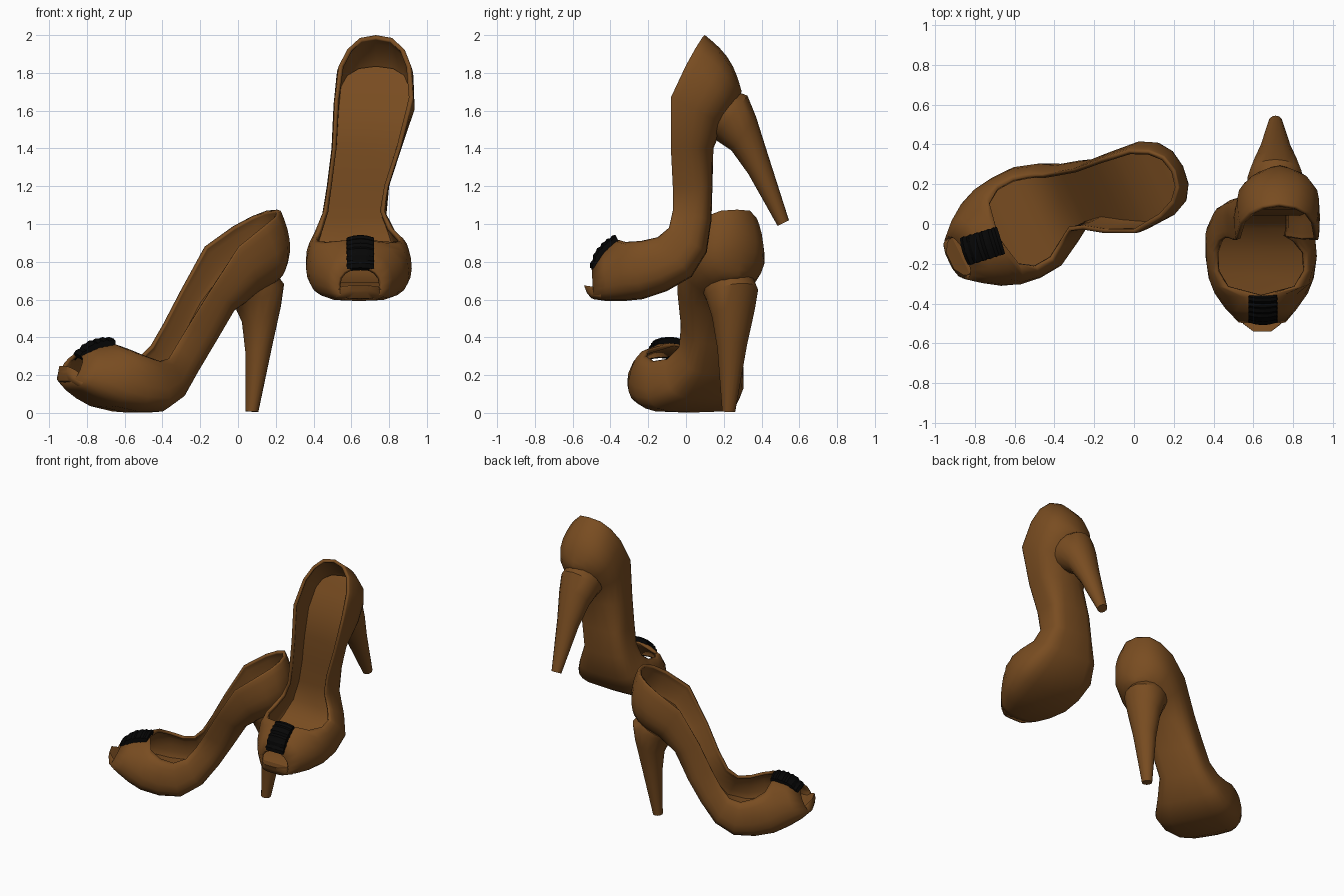
import bpy, bmesh, math
from mathutils import Matrix, Vector

if "Cube" in bpy.data.objects:
    bpy.data.objects.remove(bpy.data.objects["Cube"])


def material(name, rgb):
    m = bpy.data.materials.new(name)
    m.diffuse_color = (*rgb, 1)
    m.use_nodes = True
    m.node_tree.nodes["Principled BSDF"].inputs["Base Color"].default_value = m.diffuse_color
    return m


BROWN = material("brown leather", (0.19, 0.073, 0.015))
BLACK = material("black ribbon", (0.002, 0.002, 0.002))

# Stations heel -> toe: rim y,z, sole y,z, centre x, belly half width, rim half width
UPPER = [
    (.10, 2.0, .295, 1.70, .73, 0, 0),
    (.085, 1.985, .29, 1.69, .73, .095, .085),
    (.05, 1.93, .275, 1.66, .73, .165, .145),
    (.0, 1.84, .25, 1.61, .725, .205, .185),
    (-.08, 1.67, .20, 1.53, .72, .215, .205),
    (-.08, 1.40, .145, 1.40, .68, .185, .18),
    (-.07, 1.20, .14, 1.20, .635, .165, .16),
    (-.07, 1.07, .135, 1.02, .615, .17, .155),
    (-.09, .98, .11, .85, .62, .225, .185),
    (-.15, .93, .03, .72, .635, .275, .22),
    (-.24, .91, -.10, .645, .64, .28, .22),
    (-.32, .905, -.23, .602, .64, .265, .17),
    (-.37, .92, -.33, .592, .64, .235, 0),
    (-.44, .86, -.42, .592, .64, .178, 0),
    (-.50, .775, -.49, .602, .645, .118, 0),
]
LIP = [
    (-.45, .66, -.45, .60, .645, .13, .12),
    (-.505, .67, -.50, .605, .645, .095, .09),
    (-.54, .675, -.525, .635, .645, .05, .045),
]
# Heel rings: back y,z, front y,z, half width
HEEL = [
    (.27, 1.70, .11, 1.45, .14),
    (.325, 1.68, .15, 1.45, .14),
    (.37, 1.57, .24, 1.39, .115),
    (.43, 1.38, .33, 1.265, .08),
    (.545, 1.02, .485, .99, .035),
]


def section(s):
    """U-shaped cross-section from the left rim, under the sole, to the right rim."""
    ty, tz, by, bz, c, hw, rim = s
    seat = bz > 1.3                      # rounder section around the heel seat
    mid = .55 if seat else .45
    px, pz = (.85, 1) if seat else (.5, .8)
    bulge = max(0, min(.03, (tz - 1.67) * .1))   # rounded back of the heel cup
    half = []
    for i in range(5):
        t = math.pi / 2 * i / 4
        half.append((rim + (hw - rim) * math.sin(t), mid + (1 - mid) * math.cos(t)))
    for i in range(1, 6):
        t = math.pi / 2 * i / 5
        half.append((hw * max(math.cos(t), 0) ** px, mid * (1 - math.sin(t) ** pz)))
    pts = [(-x, h) for x, h in half] + half[-2::-1]
    return [Vector((c + x, by + (ty - by) * h + bulge * math.sin(math.pi * h),
                    bz + (tz - bz) * h + bulge * .7 * math.sin(math.pi * h))) for x, h in pts]


def floor(s):
    """Insole line across the inside of a station."""
    ty, tz, by, bz, c, hw, rim = s
    h = .45 if bz > 1.3 else .40 if bz > .9 else .30
    return [Vector((c + hw * k * .96, by + (ty - by) * h, bz + (tz - bz) * h)) for k in (-1, 0, 1)]


def ring(r):
    yb, zb, yf, zf, hw = r
    out = []
    for i in range(16):
        a = math.tau * i / 16
        k = (1 + math.cos(a)) / 2
        out.append(Vector((.712 + hw * math.sin(a), yf + (yb - yf) * k, zf + (zb - zf) * k)))
    return out


def loft(name, rows, matrix, mat=BROWN, closed=False, shell=0, angle=40):
    bm = bmesh.new()
    grid = [[bm.verts.new(p) for p in row] for row in rows]
    n = len(rows[0])
    for a, b in zip(grid, grid[1:]):
        for j in range(n if closed else n - 1):
            k = (j + 1) % n
            bm.faces.new((a[j], a[k], b[k], b[j]))
    if closed:
        bm.faces.new(grid[0])
        bm.faces.new(grid[-1])
    bmesh.ops.remove_doubles(bm, verts=bm.verts, dist=.0005)
    bmesh.ops.transform(bm, matrix=matrix, verts=bm.verts)
    bmesh.ops.recalc_face_normals(bm, faces=bm.faces)
    bm.normal_update()
    if shell:  # outside must face out, so the lowest face points down
        low = min(bm.faces, key=lambda f: f.calc_center_median().z)
        if low.normal.z > 0:
            bmesh.ops.reverse_faces(bm, faces=bm.faces)
    me = bpy.data.meshes.new(name)
    bm.to_mesh(me)
    bm.free()
    me.materials.append(mat)
    ob = bpy.data.objects.new(name, me)
    bpy.context.collection.objects.link(ob)
    bpy.ops.object.select_all(action='DESELECT')
    ob.select_set(True)
    bpy.context.view_layer.objects.active = ob
    bpy.ops.object.shade_smooth_by_angle(angle=math.radians(angle))
    if shell:
        mod = ob.modifiers.new("thickness", 'SOLIDIFY')
        mod.thickness = shell
        mod.offset = -1
    return ob


def ribbon(side, matrix):
    """Pleated black bow panel lying over the vamp."""
    path = [(-.37, .935), (-.425, .9), (-.472, .848), (-.502, .765)]
    n = 12
    rows_top, rows_low = [], []
    for i in range(n + 1):
        u = i / n * (len(path) - 1)
        k = min(int(u), len(path) - 2)
        p = Vector((0, *path[k])).lerp(Vector((0, *path[k + 1])), u - k)
        nrm = Vector((0, -.45 - .45 * i / n, .9 - .4 * i / n)).normalized()
        lift = .015 if i % 2 else .008
        w = .073 if i % 2 else .07
        for rows, h in ((rows_top, lift), (rows_low, -.02)):
            rows.append([p + nrm * (h - .015 * x * x) + Vector((.648 + w * x, 0, 0))
                         for x in (-1, -.5, 0, .5, 1)])
    rows = [t + l[::-1] for t, l in zip(rows_top, rows_low)]
    loft(side + "_bow", rows, matrix, BLACK, closed=True, angle=30)


def shoe(side, matrix, bow_turn=0):
    loft(side + "_upper", [section(s) for s in UPPER], matrix, shell=.022)
    loft(side + "_insole", [floor(s) for s in UPPER], matrix)
    loft(side + "_toe_lip", [section(s) for s in LIP], matrix, closed=True)
    loft(side + "_heel", [ring(r) for r in HEEL], matrix, closed=True)
    # the bow may sit slightly turned on the vamp
    pivot = matrix @ Vector((.648, -.44, .86))
    turn = (Matrix.Translation(pivot) @ Matrix.Rotation(math.radians(bow_turn), 4, 'Z')
            @ Matrix.Translation(-pivot))
    ribbon(side, turn @ matrix)


# Raised shoe with the toe pointing down, and its mate standing on the floor
shoe("raised", Matrix.Identity(4))
stand = (Matrix.Translation((-.81, -.125, -.606))
         @ Matrix.Rotation(math.radians(-64), 4, 'Z')
         @ Matrix.Rotation(math.radians(-30), 4, 'X')
         @ Matrix.Translation((-.64, 0, 0)))
shoe("standing", stand, -9)
